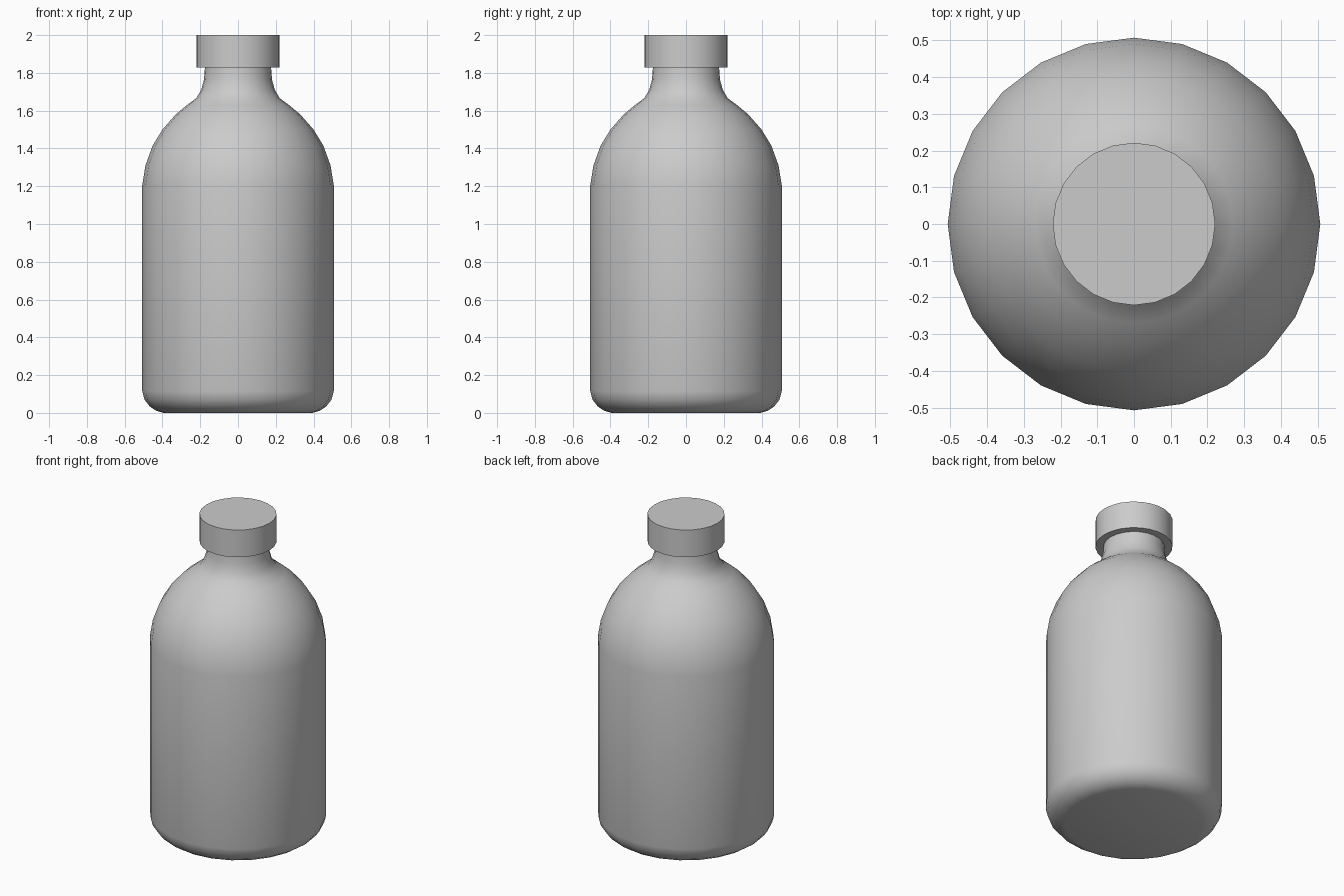
import bpy, math

if "Cube" in bpy.data.objects:
    bpy.data.objects.remove(bpy.data.objects["Cube"])

SEG = 24


def lathe(name, profile, angle):
    """Revolve (radius, z) points around z, closing both ends with flat caps."""
    verts = [(r * math.cos(2 * math.pi * i / SEG), r * math.sin(2 * math.pi * i / SEG), z)
             for r, z in profile for i in range(SEG)]
    faces = [(k * SEG + i, k * SEG + (i + 1) % SEG,
              (k + 1) * SEG + (i + 1) % SEG, (k + 1) * SEG + i)
             for k in range(len(profile) - 1) for i in range(SEG)]
    faces.append(tuple(reversed(range(SEG))))
    faces.append(tuple(range(len(verts) - SEG, len(verts))))
    mesh = bpy.data.meshes.new(name)
    mesh.from_pydata(verts, [], faces)
    obj = bpy.data.objects.new(name, mesh)
    bpy.context.collection.objects.link(obj)
    bpy.ops.object.select_all(action='DESELECT')
    obj.select_set(True)
    bpy.context.view_layer.objects.active = obj
    bpy.ops.object.shade_smooth_by_angle(angle=math.radians(angle))
    return obj


# Bottle body: rounded base, straight wall, domed shoulder, flared neck
body = [(0.395, 0.0), (0.435, 0.012), (0.468, 0.035), (0.495, 0.07), (0.507, 0.115),
        (0.507, 1.205), (0.49, 1.31), (0.452, 1.415), (0.40, 1.50), (0.33, 1.58),
        (0.27, 1.63), (0.222, 1.665), (0.195, 1.71), (0.18, 1.765), (0.175, 1.83),
        (0.175, 1.90)]
lathe("bottle_body", body, 35)

# Screw cap
lathe("cap", [(0.221, 1.828), (0.221, 2.0)], 35)
